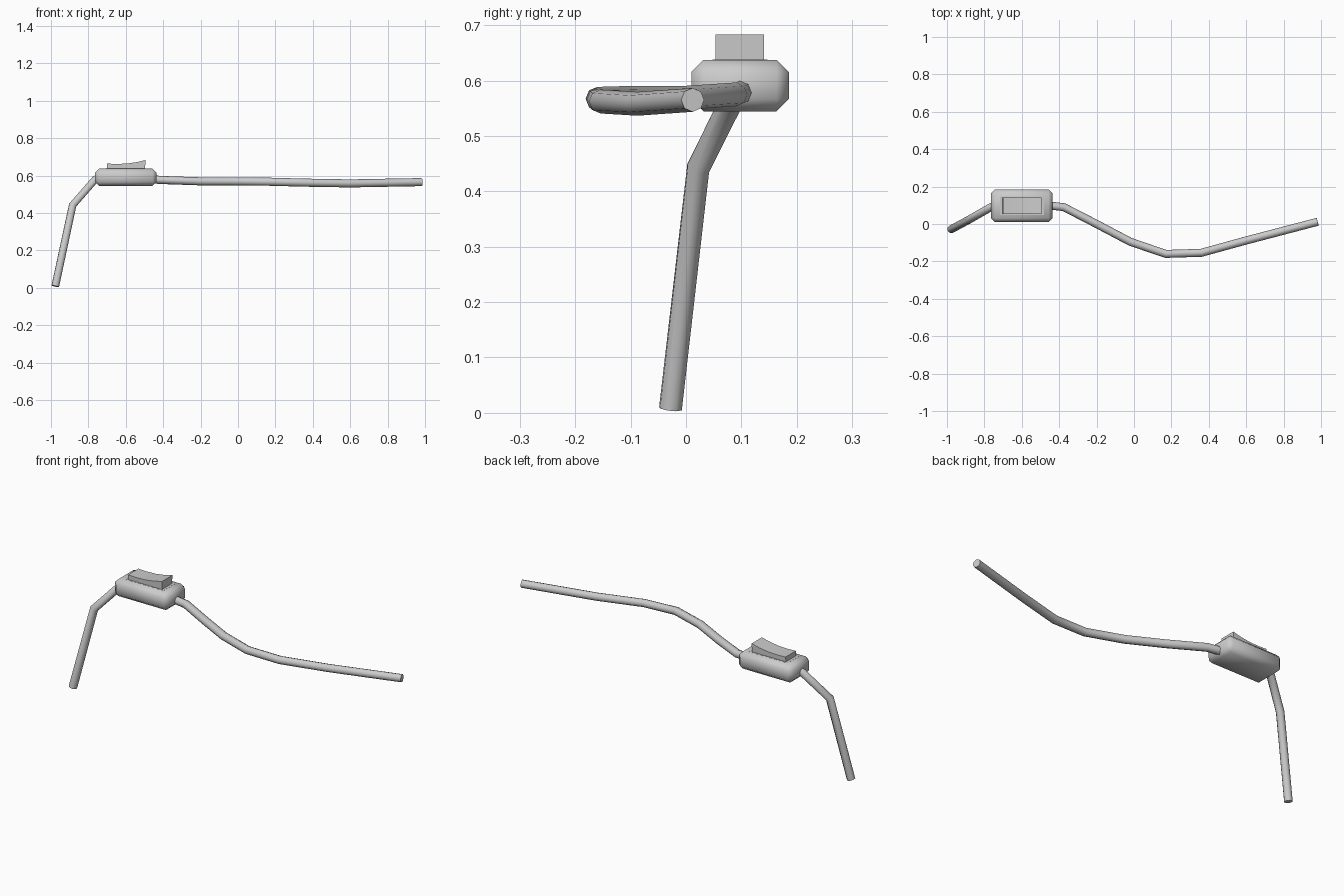
import bpy, bmesh
from mathutils import Vector

if "Cube" in bpy.data.objects:
    bpy.data.objects.remove(bpy.data.objects["Cube"])


def finish(obj, angle):
    bpy.ops.object.select_all(action='DESELECT')
    obj.select_set(True)
    bpy.context.view_layer.objects.active = obj
    bpy.ops.object.convert(target='MESH')
    bpy.ops.object.shade_smooth_by_angle(angle=angle)


def mesh_object(name, bm):
    bmesh.ops.recalc_face_normals(bm, faces=bm.faces[:])
    me = bpy.data.meshes.new(name)
    bm.to_mesh(me)
    bm.free()
    obj = bpy.data.objects.new(name, me)
    bpy.context.collection.objects.link(obj)
    return obj


def cable(name, points, radius):
    cu = bpy.data.curves.new(name, 'CURVE')
    cu.dimensions = '3D'
    cu.bevel_depth = radius
    cu.bevel_resolution = 2
    cu.use_fill_caps = True
    sp = cu.splines.new('POLY')
    sp.points.add(len(points) - 1)
    for p, co in zip(sp.points, points):
        p.co = (*co, 1)
    obj = bpy.data.objects.new(name, cu)
    bpy.context.collection.objects.link(obj)
    finish(obj, 0.9)


# Hanging and trailing cord on either side of the switch
cable("hanging_cord", [(-0.977, -0.028, 0.008), (-0.884, 0.022, 0.442),
                       (-0.765, 0.09, 0.578), (-0.72, 0.1, 0.592)], 0.0215)
cable("trailing_cord", [(-0.48, 0.102, 0.58), (-0.375, 0.09, 0.575), (-0.2, 0.0, 0.569),
                        (-0.02, -0.095, 0.569), (0.17, -0.16, 0.567), (0.36, -0.154, 0.562),
                        (0.6, -0.088, 0.558), (0.982, 0.012, 0.565)], 0.0215)

# Switch housing with rounded edges
bm = bmesh.new()
bmesh.ops.create_cube(bm, size=1)
for v in bm.verts:
    v.co = Vector((-0.6, 0.0975, 0.591)) + v.co * Vector((0.33, 0.176, 0.093))
bmesh.ops.bevel(bm, geom=bm.edges[:], offset=0.022, segments=1, affect='EDGES')
finish(mesh_object("switch_housing", bm), 1.1)

# Low rim around the rocker
bm = bmesh.new()
bmesh.ops.create_cube(bm, size=1)
for v in bm.verts:
    v.co = Vector((-0.6, 0.0975, 0.634)) + v.co * Vector((0.235, 0.1, 0.008))
finish(mesh_object("rocker_rim", bm), 0.5)

# Rocker: concave tilted profile extruded across the housing
profile = [(-0.703, 0.625), (-0.497, 0.625), (-0.495, 0.683), (-0.54, 0.672),
           (-0.595, 0.664), (-0.65, 0.662), (-0.7, 0.664)]
bm = bmesh.new()
face = bm.faces.new([bm.verts.new((x, 0.053, z)) for x, z in profile])
ext = bmesh.ops.extrude_face_region(bm, geom=[face])
bmesh.ops.translate(bm, vec=(0, 0.088, 0),
                    verts=[g for g in ext["geom"] if isinstance(g, bmesh.types.BMVert)])
finish(mesh_object("rocker", bm), 0.6)
